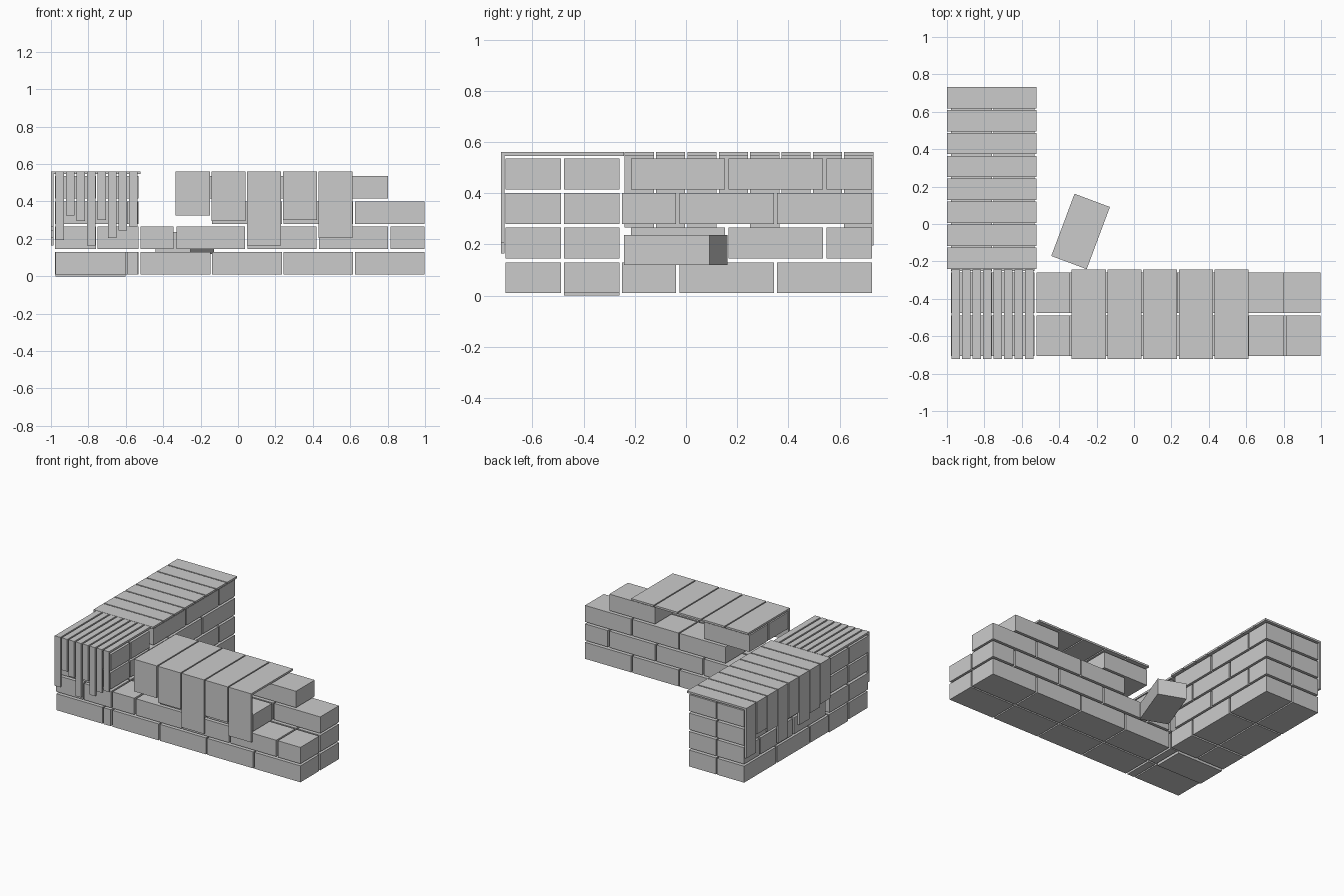
import bpy
import math

if "Cube" in bpy.data.objects:
    bpy.data.objects.remove(bpy.data.objects["Cube"])

mat = bpy.data.materials.new("light grey")
mat.diffuse_color = (0.6, 0.6, 0.6, 1)
mat.use_nodes = True
mat.node_tree.nodes["Principled BSDF"].inputs["Base Color"].default_value = mat.diffuse_color


def box(name, x0, x1, y0, y1, z0, z1, turn=0):
    """Box between two corners, optionally turned about its own centre."""
    bpy.ops.mesh.primitive_cube_add(
        size=1, location=((x0 + x1) / 2, (y0 + y1) / 2, (z0 + z1) / 2),
        rotation=(0, 0, math.radians(turn)))
    ob = bpy.context.object
    ob.name = name
    ob.scale = (x1 - x0, y1 - y0, z1 - z0)
    ob.data.materials.append(mat)
    return ob


H = 0.12
layer_z = [0.01, 0.145, 0.28, 0.415]
FRONT, BACK = (-0.705, -0.488), (-0.476, -0.26)
OUTER, INNER = (-0.978, -0.76), (-0.75, -0.532)

# Long wall: brick spans along x for each layer, separately for both rows
low0 = [(-0.52, -0.148), (-0.138, 0.234), (0.244, 0.616), (0.626, 0.998)]
low1 = [(-0.52, -0.345), (-0.33, 0.038), (0.05, 0.42), (0.432, 0.802), (0.815, 0.998)]
front_rows = [low0, low1, low0[1:3], low1[1:3]]
back_rows = [low0, low1, low0[1:], [low1[1], low1[3]]]
for row, spans in ((FRONT, front_rows), (BACK, back_rows)):
    for z, layer in zip(layer_z, spans):
        for x0, x1 in layer:
            box("long_wall_brick", x0, x1, *row, z, z + H)

# Side wall: alternating courses along y
even = [(-0.25, -0.04), (-0.026, 0.344), (0.356, 0.726)]
odd = [(-0.215, 0.153), (0.166, 0.536), (0.549, 0.726)]
for i, z in enumerate(layer_z):
    for y0, y1 in (odd if i % 2 else even):
        for col in (OUTER, INNER):
            box("side_wall_brick", *col, y0, y1, z, z + H)

# Corner: crosswise bricks with a filler on even courses, squares on odd ones
for i, z in enumerate(layer_z):
    for row in (FRONT, BACK):
        spans = (OUTER, INNER) if i % 2 else ((-0.975, -0.602), (-0.592, -0.535))
        for x0, x1 in spans:
            bottom = 0 if (i == 0 and row is BACK and x0 < -0.9) else z
            box("corner_brick", x0, x1, *row, bottom, z + H)

# Loose brick lying askew behind the long wall
box("loose_brick", -0.463, -0.108, -0.141, 0.061, 0.12, 0.237, 69.5)

# Cover strips: a flat top plus a flap hanging to an uneven height
T, TOP = 0.014, 0.56
hang = [0.195, 0.325, 0.295, 0.165, 0.30, 0.205, 0.245, 0.265]


def front_strip(name, x0, x1, drop):
    box(name + "_top", x0, x1, -0.723, -0.242, TOP - T, TOP)
    box(name + "_flap", x0, x1, -0.723, -0.723 + T, drop, TOP - T)


for i, drop in enumerate(hang):
    # narrow strips over the corner
    x = -0.975 + i * 0.0562
    front_strip("corner_strip", x, x + 0.045, drop)
    # strips over the side wall, folding down its outer side
    y = 0.732 - i * 0.1225
    box("side_strip_top", -1.0, -0.52, y - 0.114, y, TOP - T, TOP)
    box("side_strip_flap", -1.0, -1.0 + T, y - 0.114, y, drop, TOP - T)

# wide strips over the long wall
for i, drop in enumerate(hang[1:6]):
    x = -0.333 + i * 0.191
    front_strip("wide_strip", x, x + 0.182, drop)
